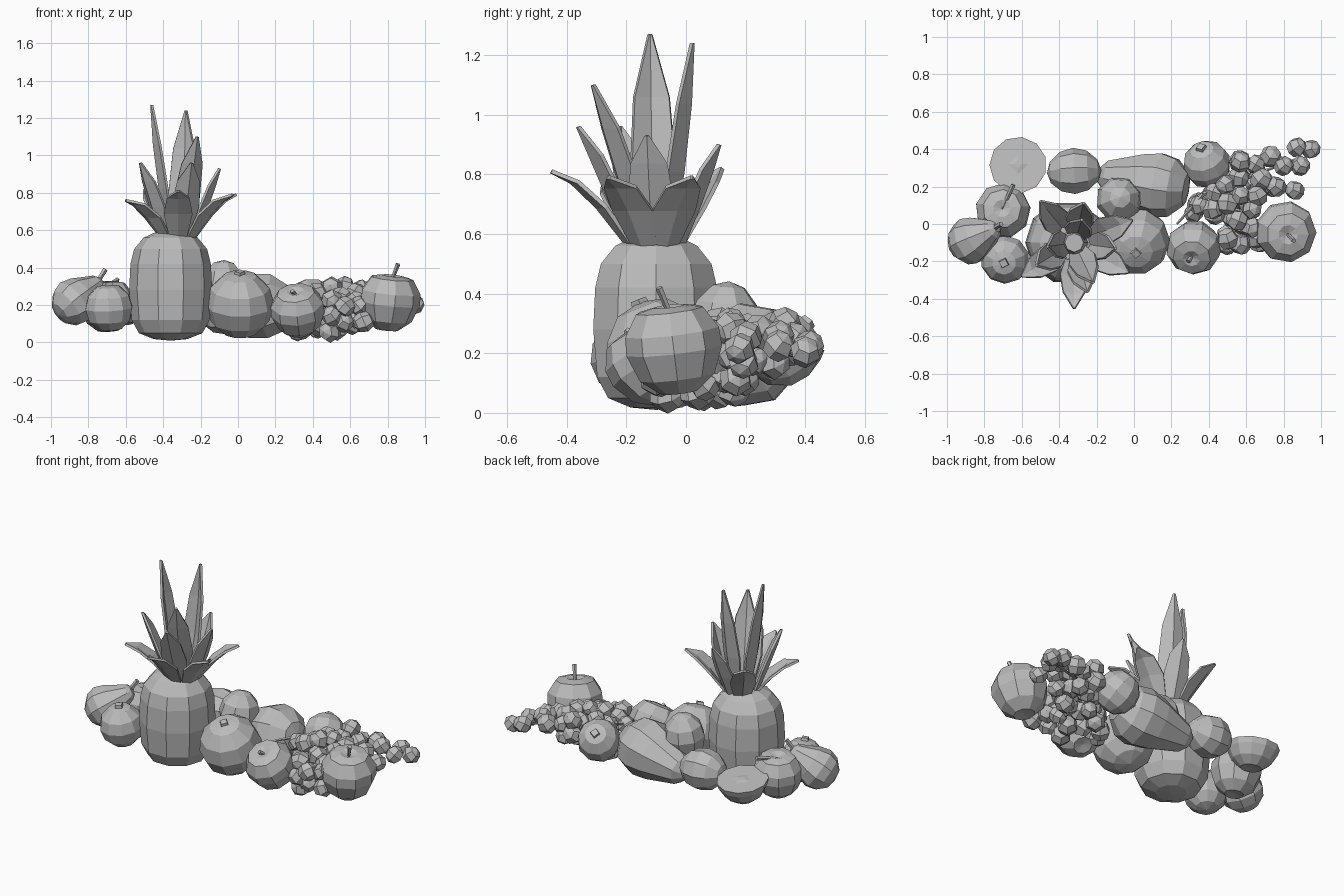
import bpy, bmesh, math, random
from mathutils import Vector, Matrix

random.seed(4)
cube = bpy.data.objects.get("Cube")
if cube:
    bpy.data.objects.remove(cube, do_unlink=True)

grey = bpy.data.materials.new("matte grey")
grey.use_nodes = True
grey.diffuse_color = (0.5, 0.5, 0.5, 1)
grey.node_tree.nodes["Principled BSDF"].inputs["Base Color"].default_value = (0.5, 0.5, 0.5, 1)


def finish(name, bm):
    bmesh.ops.recalc_face_normals(bm, faces=bm.faces)
    mesh = bpy.data.meshes.new(name)
    bm.to_mesh(mesh)
    bm.free()
    mesh.materials.append(grey)
    obj = bpy.data.objects.new(name, mesh)
    bpy.context.collection.objects.link(obj)
    return obj


def aim(loc, axis):
    turn = Vector(axis).to_track_quat('Z', 'Y').to_matrix().to_4x4()
    return Matrix.Translation(loc) @ turn


def lathe(name, profile, loc, axis=(0, 0, 1), size=1, sides=9):
    """Spin (radius, height) pairs round an axis; zero radius makes a pole."""
    bm = bmesh.new()
    rings = []
    for r, h in profile:
        if r == 0:
            rings.append([bm.verts.new((0, 0, h * size))] * sides)
        else:
            angles = [math.tau * i / sides for i in range(sides)]
            rings.append([bm.verts.new((r * size * math.cos(a), r * size * math.sin(a), h * size))
                          for a in angles])
    for low, high in zip(rings, rings[1:]):
        for i in range(sides):
            j = (i + 1) % sides
            corners = dict.fromkeys((low[i], low[j], high[j], high[i]))
            bm.faces.new(list(corners))
    bmesh.ops.transform(bm, matrix=aim(loc, axis), verts=bm.verts)
    return finish(name, bm)


def rod(name, start, end, r1=0.012, r2=0.014, sides=5):
    start, end = Vector(start), Vector(end)
    bm = bmesh.new()
    bmesh.ops.create_cone(bm, cap_ends=True, segments=sides, radius1=r1, radius2=r2,
                          depth=(end - start).length,
                          matrix=aim((start + end) / 2, end - start))
    return finish(name, bm)


ROUND = [(0, -1), (.5, -.88), (.87, -.52), (1.01, 0), (.88, .5), (.5, .88), (0, .98)]
APPLE = [(0, -.84), (.38, -.9), (.78, -.58), (1, -.02), (.98, .36), (.7, .8), (.32, .88), (0, .76)]
PEAR = [(0, -.9), (.5, -.8), (.88, -.42), (1, 0), (.86, .5), (.58, 1), (.4, 1.35), (.2, 1.5), (0, 1.5)]
MELON = [(0, -.95), (.5, -.86), (.9, -.45), (1, 0), (.88, .55), (.68, 1.1), (.5, 1.6), (.22, 1.85), (0, 1.9)]
LEMON = [(0, -1.12), (.45, -.98), (.84, -.55), (.98, 0), (.84, .55), (.45, .98), (0, 1.12)]

# Pineapple body
lathe("pineapple_body",
      [(0, .01), (.09, .018), (.17, .05), (.208, .12), (.222, .28), (.215, .42), (.195, .5),
       (.145, .56), (.085, .588), (0, .59)],
      (-.36, -.1, 0), sides=10)

# Pineapple crown: folded blades that rise, then lean out to their tips
crown = Vector((-.32, -.1, .55))
rod("crown_core", crown, crown + Vector((0, 0, .12)), .08, .05, 8)
TIPS = [(-.32, -.45, .81), (-.6, -.28, .76), (-.03, -.26, .79), (-.01, .02, .79),
        (-.52, -.22, .96), (-.1, -.13, .93), (-.46, -.12, 1.27), (-.28, .02, 1.24),
        (-.22, -.31, 1.1), (-.25, -.36, .96), (-.5, .12, .82), (-.27, .11, .9)]


def leaf(tip):
    tip = Vector(tip)
    out = tip - crown
    out.z = 0
    reach = out.length
    out.normalize()
    side = out.cross(Vector((0, 0, 1)))
    base = crown + out * (.03 if tip.z > 1 else .07)
    bm = bmesh.new()
    rows = []
    for f, w in ((0, .042), (.35, .075), (.68, .06), (1, .006)):
        mid = base.lerp(tip, f) + Vector((0, 0, .16 * reach * math.sin(f * math.pi)))
        rows.append([bm.verts.new(p) for p in (mid - side * w, mid + out * w * .4, mid + side * w)])
    for a, b in zip(rows, rows[1:]):
        for i in range(2):
            bm.faces.new((a[i], a[i + 1], b[i + 1], b[i]))
    obj = finish("crown_leaf", bm)
    thick = obj.modifiers.new("thickness", 'SOLIDIFY')
    thick.thickness = .014
    thick.offset = 0


for t in TIPS:
    leaf(t)


# Oranges with a square calyx at the pole
def orange(name, loc, size, axis):
    lathe(name, ROUND, loc, axis, size, 10)
    pole = Vector(loc) + Vector(axis).normalized() * size * .94
    tip = pole + Vector(axis).normalized() * .018
    rod(name + "_calyx", pole, tip, .03, .026, 4)


orange("large_orange", (.01, -.09, .205), .182, (0, -.4, 1))
orange("left_orange", (-.69, -.19, .185), .13, (-.05, -.15, 1))
orange("back_orange", (.39, .32, .215), .128, (-.25, .7, .7))
lathe("upper_plum", LEMON, (-.08, .13, .3), (.05, .1, 1), .127, 8)


# Apples with a dimple and a stem
def apple(name, loc, size, axis, stem_end):
    lathe(name, APPLE, loc, axis, size, 9)
    dimple = Vector(loc) + Vector(axis).normalized() * size * .72
    rod(name + "_stem", dimple, stem_end, .009, .013)


apple("right_apple", (.81, -.04, .215), .164, (.1, -.12, 1), (.855, -.09, .42))
apple("front_apple", (.32, -.12, .165), .146, (-.1, -.5, .85), (.29, -.2, .275))
apple("left_apple", (-.7, .07, .195), .148, (-.05, .1, 1), (-.645, .21, .335))

# Halved apple, cut side up, with a core mark
cut_axis = Vector((0, .16, 1))
lathe("half_apple", [(0, -.85), (.4, -.88), (.75, -.6), (.95, -.22), (1, 0), (0, 0)],
      (-.62, .315, .235), cut_axis, .153, 11)
lathe("half_apple_core", [(0, 0), (.03, .001), (.012, .004), (0, .004)],
      (-.62, .32, .235), cut_axis, 1.8, 4)

# Pears, melon and lemon lying down
lathe("left_pear", PEAR, (-.875, -.09, .215), (.14, .07, .11), .13, 9)
rod("left_pear_stem", (-.76, -.03, .31), (-.71, 0, .39))
lathe("long_melon", MELON, (.13, .21, .195), (-.3, .05, -.06), .178, 9)
lathe("lemon", LEMON, (-.32, .28, .205), (1, .05, 0), .13, 9)

# Grapes: a top layer, with lower layers heaped under the thick end
GRAPES = [(.945, .4), (.87, .41), (.89, .31), (.8, .31), (.73, .36), (.65, .32), (.57, .33),
          (.56, .25), (.49, .21), (.68, .24), (.76, .2), (.86, .18), (.57, .15), (.63, .08),
          (.5, .11), (.42, .08), (.55, .02), (.63, -.02), (.5, -.08), (.57, -.11), (.65, -.08),
          (.66, .15), (.35, .1), (.43, .17)]
bm = bmesh.new()


def grape(x, y, z):
    spin = Vector([random.uniform(-1, 1) for _ in range(3)])
    size = random.uniform(.053, .063)
    bmesh.ops.create_uvsphere(bm, u_segments=6, v_segments=4, radius=size,
                              matrix=aim((x, y, z), spin))


for x, y in GRAPES:
    z = .285 - .18 * abs(x - .55) - .35 * max(0, .1 - y) + random.uniform(-.02, .02)
    grape(x, y, z)
    floor = .14 + .6 * max(0, y - .15)
    while x < .78 and z > floor:
        z -= .085
        grape(x + random.uniform(-.03, .03), y + random.uniform(-.03, .03), max(z, .06))
grape(.32, .06, .06)
finish("grapes", bm)
rod("grape_stem", (.23, 0, .25), (.37, .16, .27), .006, .012)
rod("grape_stalk", (.37, .16, .27), (.9, .36, .2), .012, .006)
